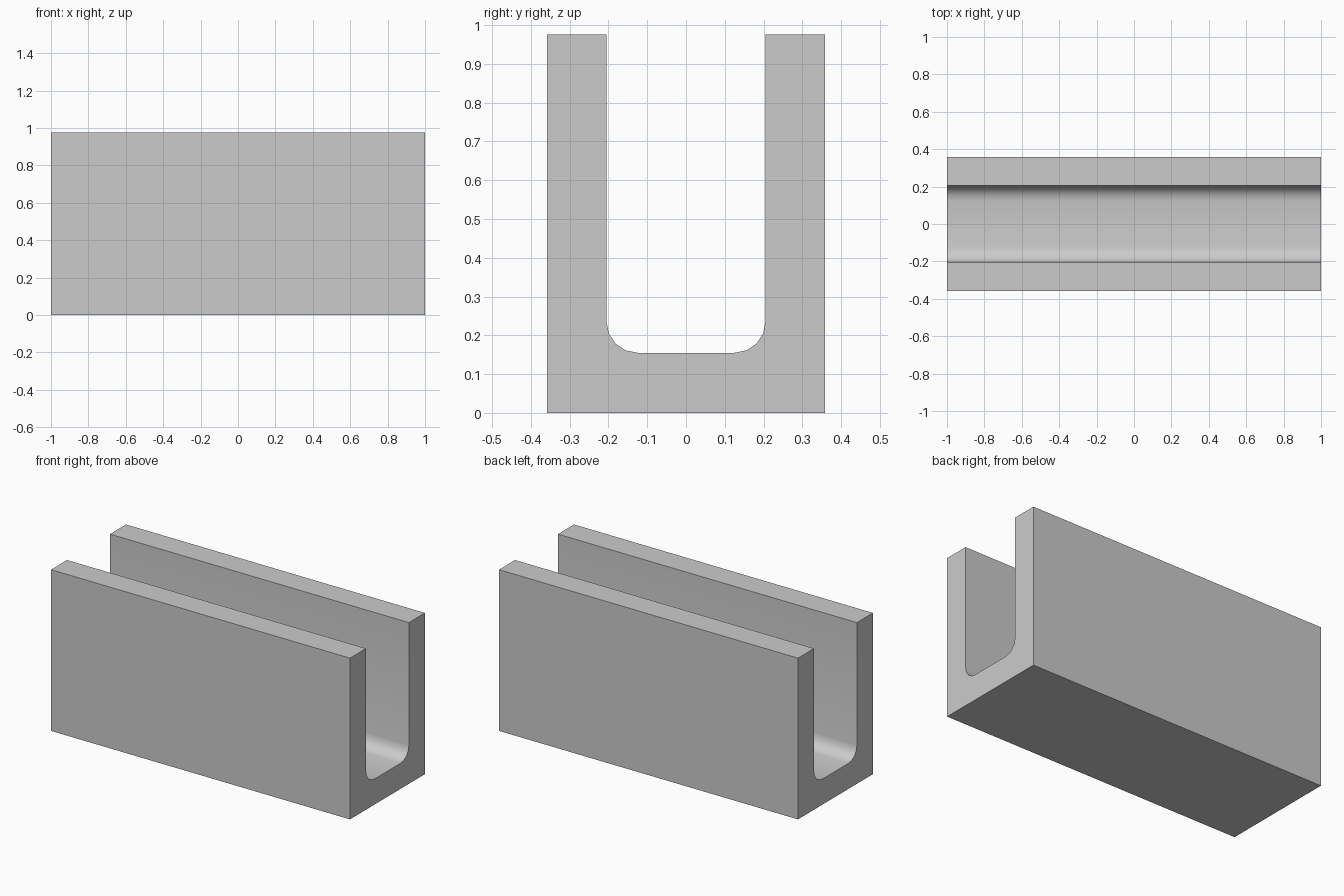
import bpy, bmesh
from math import sin, cos, pi, radians

cube = bpy.data.objects.get("Cube")
if cube:
    bpy.data.objects.remove(cube, do_unlink=True)

LENGTH, HALF_WIDTH, HEIGHT = 2.0, 0.358, 0.975
HALF_SLOT, FLOOR, RADIUS, SEGMENTS = 0.205, 0.155, 0.08, 4

# Half of the U-shaped section, from the outer base to the slot floor
half = [(HALF_WIDTH, 0), (HALF_WIDTH, HEIGHT), (HALF_SLOT, HEIGHT)]
for i in range(SEGMENTS + 1):
    a = pi / 2 * i / SEGMENTS
    half.append((HALF_SLOT - RADIUS + RADIUS * cos(a),
                 FLOOR + RADIUS - RADIUS * sin(a)))
profile = half + [(-y, z) for y, z in reversed(half)]

# Extrude the section along the channel
bm = bmesh.new()
section = bm.faces.new([bm.verts.new((-LENGTH / 2, y, z)) for y, z in profile])
result = bmesh.ops.extrude_face_region(bm, geom=[section], use_keep_orig=True)
end_verts = [g for g in result["geom"] if isinstance(g, bmesh.types.BMVert)]
bmesh.ops.translate(bm, verts=end_verts, vec=(LENGTH, 0, 0))
bmesh.ops.recalc_face_normals(bm, faces=bm.faces)
mesh = bpy.data.meshes.new("u_channel")
bm.to_mesh(mesh)
bm.free()

# Plain grey material
grey = bpy.data.materials.new("light_grey")
grey.use_nodes = True
colour = (0.6, 0.6, 0.6, 1)
grey.diffuse_color = colour
grey.node_tree.nodes["Principled BSDF"].inputs["Base Color"].default_value = colour
mesh.materials.append(grey)

channel = bpy.data.objects.new("u_channel", mesh)
bpy.context.collection.objects.link(channel)

# Smooth the rounded slot corners, keep the other edges crisp
bpy.ops.object.select_all(action="DESELECT")
channel.select_set(True)
bpy.context.view_layer.objects.active = channel
bpy.ops.object.shade_smooth_by_angle(angle=radians(30))
